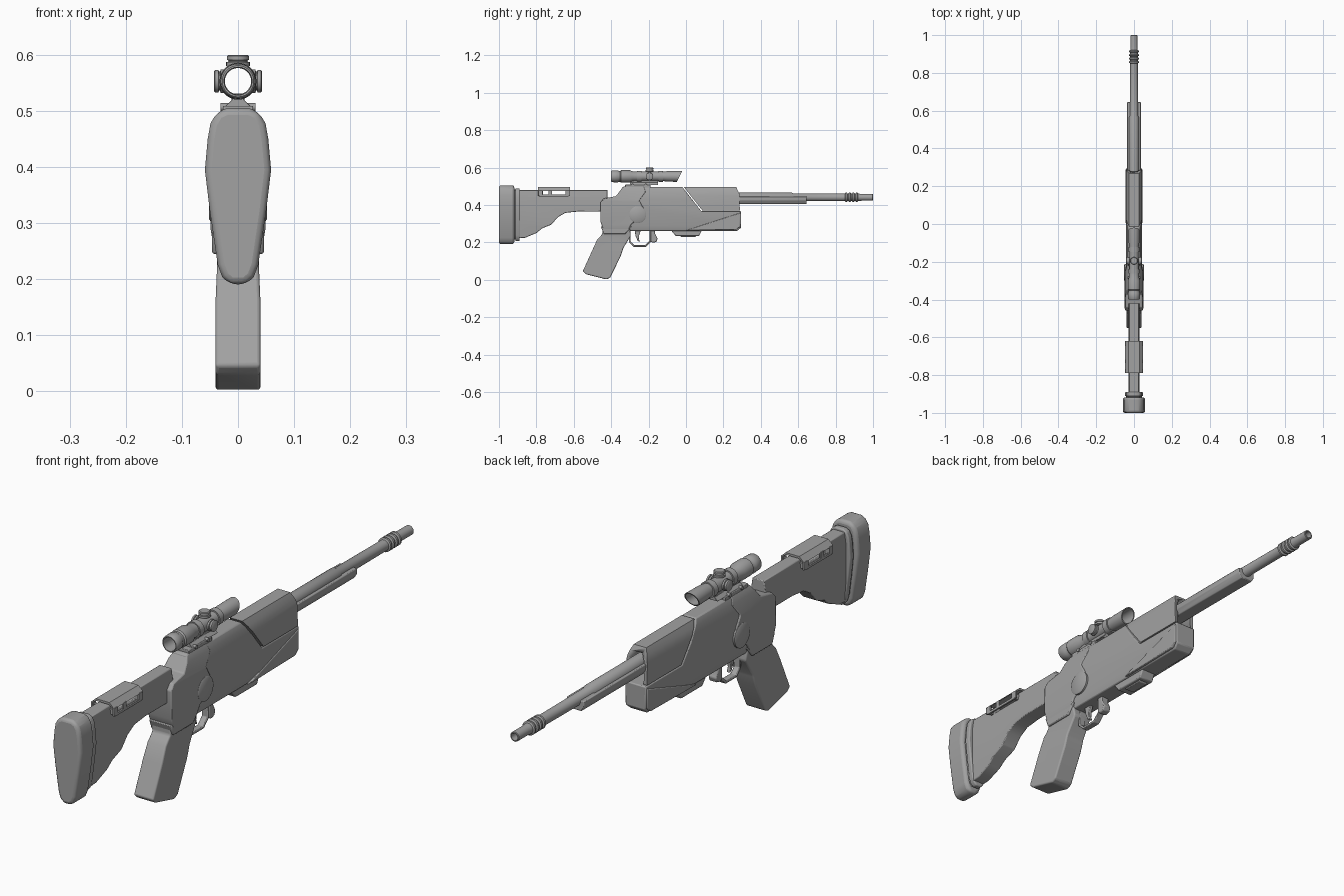
import bpy, bmesh, math
from mathutils import Vector, Matrix

grey = bpy.data.materials.new("gunmetal grey")
grey.diffuse_color = (0.36, 0.36, 0.36, 1)


def finish(name, bm, bevel=0.0, segs=2):
    bmesh.ops.recalc_face_normals(bm, faces=bm.faces)
    me = bpy.data.meshes.new(name)
    bm.to_mesh(me)
    bm.free()
    me.materials.append(grey)
    ob = bpy.data.objects.new(name, me)
    bpy.context.collection.objects.link(ob)
    bpy.ops.object.select_all(action='DESELECT')
    bpy.context.view_layer.objects.active = ob
    ob.select_set(True)
    bpy.ops.object.shade_smooth_by_angle(angle=math.radians(35))
    if bevel:
        m = ob.modifiers.new("bevel", 'BEVEL')
        m.width, m.segments, m.limit_method = bevel, segs, 'ANGLE'
        m.angle_limit = math.radians(28)
    return ob


def width_at(z, taper):
    for (z0, w0), (z1, w1) in zip(taper, taper[1:]):
        if z <= z1:
            t = max(0, (z - z0) / (z1 - z0))
            return w0 + (w1 - w0) * t
    return taper[-1][1]


def slab(name, pts, width, bevel=0.004, x=0, segs=2):
    """Side profile (y, z) extruded across x; width is a half width or a (z, half width) list."""
    taper = width if isinstance(width, list) else None
    bm = bmesh.new()
    f = bm.faces.new([bm.verts.new((-1, y, z)) for y, z in pts])
    r = bmesh.ops.extrude_face_region(bm, geom=[f])
    for v in r['geom']:
        if isinstance(v, bmesh.types.BMVert):
            v.co.x = 1
    if taper:
        for z, _ in taper[1:-1]:
            bmesh.ops.bisect_plane(bm, geom=bm.verts[:] + bm.edges[:] + bm.faces[:],
                                   plane_co=(0, 0, z), plane_no=(0, 0, 1), dist=1e-5)
    for v in bm.verts:
        v.co.x = x + v.co.x * (width_at(v.co.z, taper) if taper else width)
    return finish(name, bm, bevel, segs)


def box(name, x, y, z, bevel=0.002):
    return slab(name, [(y[0], z[0]), (y[1], z[0]), (y[1], z[1]), (y[0], z[1])],
                (x[1] - x[0]) / 2, bevel, (x[0] + x[1]) / 2)


def section(name, pts, y0, y1, bevel, segs=3):
    """Front outline (x, z) extruded along y."""
    bm = bmesh.new()
    f = bm.faces.new([bm.verts.new((x, y0, z)) for x, z in pts])
    r = bmesh.ops.extrude_face_region(bm, geom=[f])
    for v in r['geom']:
        if isinstance(v, bmesh.types.BMVert):
            v.co.y = y1
    return finish(name, bm, bevel, segs)


def lathe(name, prof, origin, axis=(0, 1, 0), n=28, closed=False, shear=None):
    """Profile (distance along axis, radius) turned around the axis."""
    rot = Vector((0, 0, 1)).rotation_difference(Vector(axis)).to_matrix()
    bm = bmesh.new()
    rings = []
    for d, r in prof:
        ring = []
        for i in range(n):
            a = 2 * math.pi * i / n
            p = rot @ Vector((r * math.cos(a), r * math.sin(a), d)) + Vector(origin)
            if shear and d >= shear[0]:
                p.y += (p.z - origin[2]) * shear[1]
            ring.append(bm.verts.new(p))
        rings.append(ring)
    pairs = list(zip(rings, rings[1:])) + ([(rings[-1], rings[0])] if closed else [])
    for a, b in pairs:
        for i in range(n):
            bm.faces.new((a[i], a[(i + 1) % n], b[(i + 1) % n], b[i]))
    if not closed:
        bm.faces.new(rings[0])
        bm.faces.new(rings[-1])
    return finish(name, bm)


def butt_outline(s):
    half = [(0.020, 0.505), (0.038, 0.497), (0.049, 0.478), (0.054, 0.45), (0.059, 0.395),
            (0.050, 0.32), (0.036, 0.225), (0.028, 0.204), (0.014, 0.191)]
    pts = half + [(-x, z) for x, z in reversed(half)]
    return [(x * s, 0.35 + (z - 0.35) * (0.5 + s / 2)) for x, z in pts]


# butt pad and its backing plate
section("butt_pad", butt_outline(1.0), -1.0, -0.918, 0.012)
section("butt_neck", butt_outline(0.7), -0.93, -0.905, 0)
section("butt_plate", butt_outline(0.8), -0.912, -0.889, 0.005)

# stock, notched under the cheek rest
slab("stock", [(-0.9, 0.222), (-0.86, 0.225), (-0.80, 0.25), (-0.77, 0.275), (-0.72, 0.295),
               (-0.685, 0.335), (-0.645, 0.358), (-0.58, 0.365), (-0.42, 0.365), (-0.42, 0.48),
               (-0.64, 0.48), (-0.64, 0.452), (-0.765, 0.452), (-0.765, 0.48), (-0.9, 0.48)],
     [(0.22, 0.024), (0.30, 0.030), (0.44, 0.030), (0.48, 0.024)], 0.003)

# cheek rest: saddle top with windowed sides
section("cheek_rest_top", [(-0.048, 0.476), (-0.028, 0.495), (0.028, 0.495), (0.048, 0.476),
                           (0.042, 0.476), (0.026, 0.487), (-0.026, 0.487), (-0.042, 0.476)],
        -0.79, -0.62, 0)
for s in (-1, 1):
    xs = sorted((s * 0.041, s * 0.048))
    box("cheek_rest_rail", xs, (-0.782, -0.628), (0.446, 0.456), 0.001)
    for y0, y1 in ((-0.79, -0.768), (-0.735, -0.717), (-0.645, -0.62)):
        box("cheek_rest_post", xs, (y0, y1), (0.448, 0.478), 0.001)
    box("cheek_rest_tab", sorted((s * 0.025, s * 0.045)), (-0.782, -0.77), (0.448, 0.47), 0.001)
    box("cheek_rest_tab", sorted((s * 0.025, s * 0.045)), (-0.64, -0.628), (0.448, 0.47), 0.001)

# receiver: main body and slightly proud rear housing
slab("receiver", [(-0.32, 0.262), (0.275, 0.262), (0.295, 0.28), (0.295, 0.367), (0.082, 0.367),
                  (-0.02, 0.497), (-0.34, 0.497), (-0.36, 0.40)],
     [(0.26, 0.034), (0.29, 0.042), (0.43, 0.043), (0.475, 0.036), (0.5, 0.025)], 0.004)
slab("rear_housing", [(-0.457, 0.31), (-0.44, 0.262), (-0.31, 0.262), (-0.29, 0.30), (-0.24, 0.33),
                      (-0.225, 0.38), (-0.25, 0.425), (-0.215, 0.47), (-0.225, 0.499),
                      (-0.335, 0.499), (-0.375, 0.447), (-0.44, 0.435), (-0.457, 0.415)],
     [(0.26, 0.044), (0.29, 0.049), (0.42, 0.048), (0.475, 0.038), (0.5, 0.026)], 0.004)
lathe("side_disc", [(-0.052, 0.040), (-0.049, 0.045), (0.049, 0.045), (0.052, 0.040)],
      (0, -0.258, 0.348), (1, 0, 0), 32)
# raised facet low on each side of the forend
slab("forend_facet", [(0.0, 0.264), (0.27, 0.268), (0.29, 0.285), (0.29, 0.358)], 0.0455, 0.003)

# handguard with an open channel around the barrel
guard = slab("handguard", [(0.088, 0.37), (0.288, 0.37), (0.285, 0.46), (0.268, 0.497), (-0.012, 0.497)],
             [(0.37, 0.043), (0.45, 0.042), (0.475, 0.036), (0.5, 0.024)], 0)
cutter = section("channel_cutter", [(-0.029, 0.30), (0.029, 0.30), (0.029, 0.455), (0.016, 0.478),
                                    (-0.016, 0.478), (-0.029, 0.455)], 0.17, 0.4, 0)
cutter.hide_render = True
cutter.hide_set(True)
cut = guard.modifiers.new("channel", 'BOOLEAN')
cut.operation, cut.object, cut.solver = 'DIFFERENCE', cutter, 'EXACT'

# barrel with muzzle rings and hollow end
barrel = [(0.15, 0.026), (0.565, 0.026), (0.575, 0.021), (0.845, 0.020)]
for k in range(4):
    y = 0.85 + k * 0.019
    barrel += [(y, 0.020), (y + 0.003, 0.026), (y + 0.010, 0.026), (y + 0.013, 0.020)]
barrel += [(0.94, 0.018), (0.998, 0.018), (1.0, 0.016), (1.0, 0.013), (0.95, 0.012)]
lathe("barrel", barrel, (0, 0, 0.441))
# sleeve cradling the barrel from below
section("barrel_cradle", [(-0.036, 0.445), (-0.036, 0.425), (-0.024, 0.406), (0.024, 0.406),
                          (0.036, 0.425), (0.036, 0.445)], 0.17, 0.645, 0.003, 2)

# underside foot
slab("underside_foot", [(-0.08, 0.265), (-0.055, 0.234), (0.07, 0.234), (0.085, 0.265)], 0.03, 0.004)
slab("underside_foot_pad", [(-0.035, 0.24), (-0.025, 0.229), (0.05, 0.229), (0.06, 0.24)], 0.018, 0.002)

# pistol grip
slab("grip", [(-0.447, 0.275), (-0.447, 0.245), (-0.475, 0.215), (-0.552, 0.046), (-0.535, 0.030),
              (-0.425, 0.002), (-0.405, 0.012), (-0.35, 0.125), (-0.335, 0.17), (-0.295, 0.235),
              (-0.30, 0.275)], [(0, 0.040), (0.16, 0.040), (0.23, 0.037), (0.28, 0.042)], 0.011, segs=3)
slab("grip_collar", [(-0.455, 0.285), (-0.44, 0.245), (-0.325, 0.245), (-0.29, 0.285)], 0.046, 0.004)

# trigger guard, trigger and front knob
outer = [(-0.305, 0.262), (-0.305, 0.20), (-0.28, 0.176), (-0.215, 0.176), (-0.185, 0.205), (-0.185, 0.262)]
inner = [(-0.194, 0.262), (-0.194, 0.209), (-0.219, 0.185), (-0.276, 0.185), (-0.296, 0.204), (-0.296, 0.262)]
slab("trigger_guard", outer + inner, 0.012, 0.002)
slab("trigger", [(-0.275, 0.27), (-0.27, 0.235), (-0.258, 0.208), (-0.246, 0.202), (-0.252, 0.22),
                 (-0.25, 0.24), (-0.24, 0.27)], 0.007, 0.002)
slab("release_lever", [(-0.19, 0.265), (-0.19, 0.205), (-0.178, 0.198), (-0.158, 0.203),
                       (-0.152, 0.22), (-0.165, 0.245), (-0.165, 0.265)], 0.016, 0.004)

# scope: hollow tube with stepped eyepiece and slanted front hood
tube = [(-0.4, 0.028), (-0.396, 0.031), (-0.365, 0.032), (-0.36, 0.029), (-0.352, 0.029), (-0.347, 0.033),
        (-0.30, 0.033), (-0.285, 0.027), (-0.245, 0.025), (-0.12, 0.025), (-0.10, 0.028),
        (-0.034, 0.029), (-0.034, 0.025), (-0.10, 0.0235), (-0.36, 0.0235), (-0.4, 0.025)]
lathe("scope_tube", tube, (0, 0, 0.553), closed=True, shear=(-0.05, 0.5))
for y in (-0.25, -0.135):
    lathe("scope_ring", [(y - 0.012, 0.024), (y - 0.012, 0.030), (y + 0.012, 0.030), (y + 0.012, 0.024)],
          (0, 0, 0.553), closed=True)
# turrets: left, right and top
knob = [(0.0245, 0.021), (0.031, 0.021), (0.032, 0.017), (0.034, 0.017), (0.035, 0.020),
        (0.041, 0.020), (0.043, 0.017)]
for d in ((1, 0, 0), (-1, 0, 0), (0, 0, 1)):
    s = 1.09 if d[2] else 1
    lathe("scope_turret", [(h * s, r) for h, r in knob], (0, -0.195, 0.553), d, 24)

# scope mount and rail
section("scope_mount", [(-0.024, 0.507), (-0.011, 0.520), (-0.013, 0.531), (0.013, 0.531),
                        (0.011, 0.520), (0.024, 0.507)], -0.30, -0.15, 0.001, 1)
box("scope_rail", (-0.027, 0.027), (-0.325, -0.19), (0.49, 0.509))
for y in (-0.285, -0.215):
    lathe("mount_bolt", [(-0.031, 0.007), (0.031, 0.007)], (0, y, 0.507), (1, 0, 0), 12)
